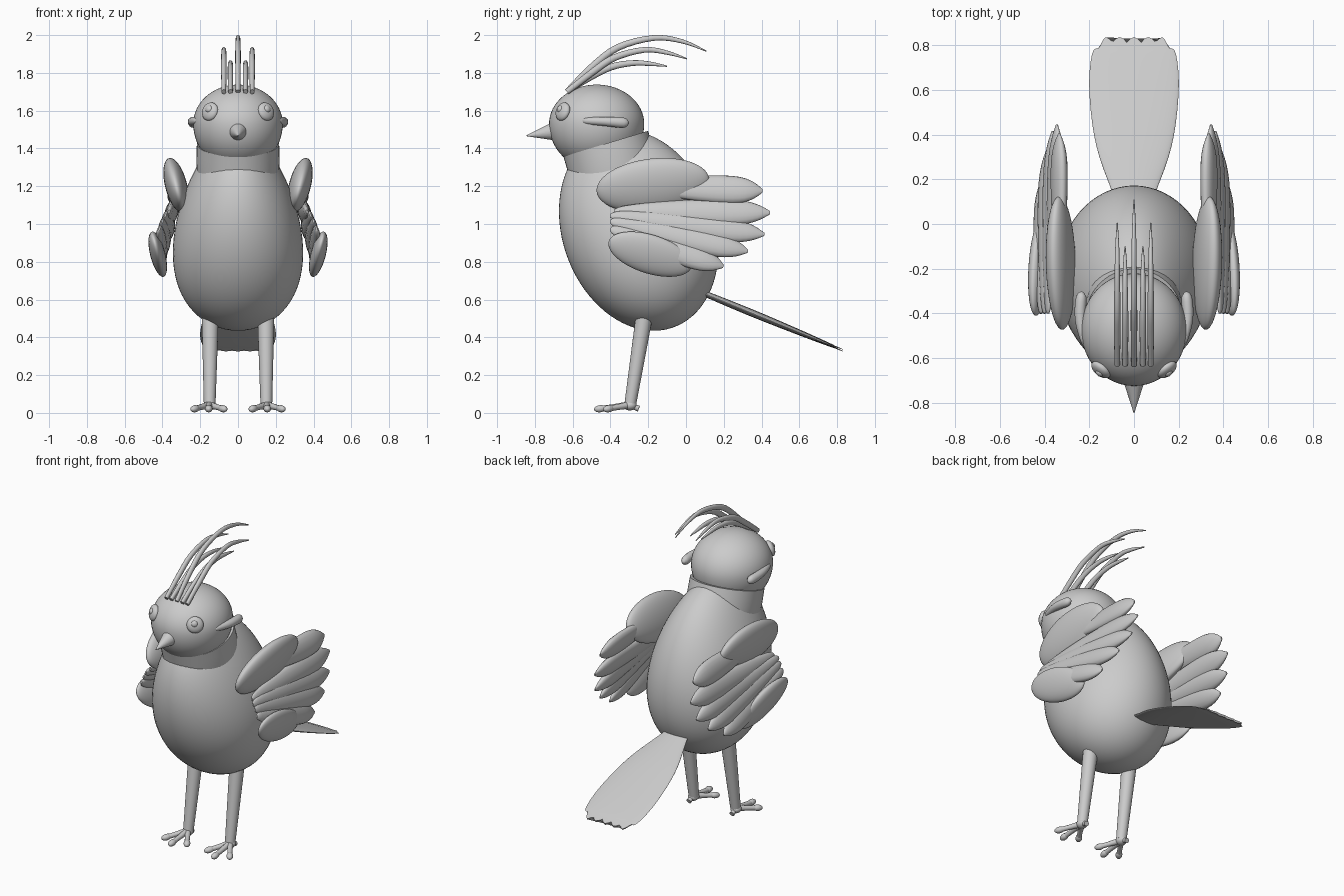
import bpy, bmesh, math
from mathutils import Vector, Matrix

if "Cube" in bpy.data.objects:
    bpy.data.objects.remove(bpy.data.objects["Cube"])

grey = bpy.data.materials.new("plain_grey")
grey.diffuse_color = (0.6, 0.6, 0.6, 1)
grey.use_nodes = True
grey.node_tree.nodes["Principled BSDF"].inputs["Base Color"].default_value = grey.diffuse_color
TAU = 2 * math.pi


def finish(name, bm, angle=50):
    bmesh.ops.recalc_face_normals(bm, faces=bm.faces)
    me = bpy.data.meshes.new(name)
    bm.to_mesh(me)
    bm.free()
    me.materials.append(grey)
    ob = bpy.data.objects.new(name, me)
    bpy.context.collection.objects.link(ob)
    bpy.ops.object.select_all(action='DESELECT')
    ob.select_set(True)
    bpy.context.view_layer.objects.active = ob
    bpy.ops.object.shade_smooth_by_angle(angle=math.radians(angle))
    return ob


def ball(name, fn, segs=48, rings=32):
    """Unit sphere whose points are remapped by fn."""
    bm = bmesh.new()
    bmesh.ops.create_uvsphere(bm, u_segments=segs, v_segments=rings, radius=1)
    for v in bm.verts:
        v.co = fn(v.co.copy())
    return finish(name, bm)


def ellipsoid(name, centre, radii, rot=Matrix.Identity(3), **kw):
    c, r = Vector(centre), Vector(radii)
    return ball(name, lambda p: c + rot @ (p * r), **kw)


def smooth_rows(rows, steps):
    """Catmull-Rom resampling of rows of numbers."""
    out = []
    for i in range(len(rows) - 1):
        a, b, c, d = (rows[max(0, min(len(rows) - 1, i + k))] for k in (-1, 0, 1, 2))
        for s in range(steps):
            t = s / steps
            out.append([0.5 * (2 * q + (r - p) * t + (2 * p - 5 * q + 4 * r - w) * t * t
                               + (3 * q - p - 3 * r + w) * t ** 3)
                        for p, q, r, w in zip(a, b, c, d)])
    return out + [list(rows[-1])]


def loft(name, rows, wide=(1, 0, 0), n=16, steps=4, tip=None, angle=50):
    """Elliptic rings along rows of (x, y, z, half width, half thickness)."""
    rows = smooth_rows(rows, steps)
    pts = [Vector(r[:3]) for r in rows]
    bm = bmesh.new()
    rings = []
    for i, r in enumerate(rows):
        tan = (pts[min(i + 1, len(pts) - 1)] - pts[max(i - 1, 0)]).normalized()
        w = Vector(wide)
        w = (w - tan * w.dot(tan)).normalized()
        t = tan.cross(w)
        ring = []
        for k in range(n):
            a = TAU * k / n
            co = pts[i] + w * max(r[3], .001) * math.cos(a) + t * max(r[4], .001) * math.sin(a)
            if tip and i == len(rows) - 1:
                co += tan * tip(math.cos(a) * r[3])
            ring.append(bm.verts.new(co))
        rings.append(ring)
    for a, b in zip(rings, rings[1:]):
        for k in range(n):
            bm.faces.new((a[k], a[(k + 1) % n], b[(k + 1) % n], b[k]))
    bm.faces.new(rings[0])
    bm.faces.new(rings[-1])
    return finish(name, bm, angle)


# Egg-shaped body, narrower at the top and leaning forward
ball("body", lambda p: Vector((p.x * .335 * (1 - .25 * p.z),
                               -.25 + p.y * .415 - .08 * p.z, .967 + .532 * p.z)), 64, 40)

# Tilted collar around the neck
loft("collar", [(0, -.375, 1.25, .215, .235), (0, -.395, 1.325, .22, .235),
                (0, -.425, 1.425, .218, .234)], n=48, steps=2)

# Head with a deeper lower half
ball("head", lambda p: Vector((p.x * .237, -.473 + p.y * .252,
                               1.53 + p.z * (.208 if p.z > 0 else .245))))

# Beak
loft("beak", [(0, -.69, 1.492, .052, .052), (0, -.845, 1.467, .002, .002)], n=24, steps=1)

# Eyes, pupils and ear ridges
for s, side in ((1, "right"), (-1, "left")):
    look = Vector((s * .6, -.75, .28)).normalized()
    rot = look.to_track_quat('Z', 'Y').to_matrix()
    spot = Vector((s * .148, -.652, 1.595))
    ellipsoid(side + "_eye", spot, (.05, .05, .026), rot, segs=32, rings=16)
    ellipsoid(side + "_pupil", spot + look * .02 + Vector((-s * .006, 0, .008)),
              (.02, .02, .014), rot, segs=20, rings=12)
    loft(side + "_ear_ridge",
         [(s * .205, -.548, 1.547, .004, .004), (s * .217, -.53, 1.546, .018, .018),
          (s * .24, -.43, 1.543, .024, .024), (s * .236, -.33, 1.536, .027, .024),
          (s * .228, -.305, 1.534, .006, .006)], wide=(0, 0, 1))

# Crest of five swept-back feathers: (x offset, path in y and z)
centre = [(-.63, 1.70), (-.5, 1.83), (-.36, 1.935), (-.17, 1.985), (-.02, 1.967), (.108, 1.915)]
outer = [(-.63, 1.70), (-.5, 1.80), (-.38, 1.88), (-.22, 1.922), (-.1, 1.907), (.005, 1.875)]
inner = [(-.63, 1.70), (-.52, 1.77), (-.4, 1.83), (-.28, 1.852), (-.18, 1.847), (-.1, 1.835)]
thick = [.015, .018, .018, .015, .011, .003]
for i, (x, path) in enumerate([(0, centre), (.04, inner), (-.04, inner),
                               (.075, outer), (-.075, outer)]):
    loft("crest_feather_%d" % (i + 1),
         [(x, y, z, t * .8, t) for (y, z), t in zip(path, thick)], n=12)

# Wings: root and tip (x, y, z) and half width of each flight feather
flight = [((.335, -.20, 1.20), (.335, .405, 1.175), .075),
          ((.365, -.38, 1.065), (.345, .445, 1.06), .072),
          ((.385, -.40, 1.045), (.365, .415, .945), .068),
          ((.40, -.40, 1.015), (.39, .328, .855), .068),
          ((.415, -.40, .975), (.41, .198, .775), .068)]
# Feather outline: (position along length, relative width)
outline = [(0, .15), (.06, .45), (.3, .8), (.6, 1), (.8, .95), (.92, .62), (1, .12)]
for s, side in ((1, "right"), (-1, "left")):
    for i, (a, b, w) in enumerate(flight):
        a, b = Vector(a), Vector(b)
        rows = []
        for t, f in outline:
            p = a.lerp(b, t)
            rows.append((s * p.x, p.y, p.z, w * f, .034 * f))
        loft("%s_flight_feather_%d" % (side, i + 1), rows, wide=(-s * .27, 0, 1), steps=3)
    # rounded shoulder and lower covert
    splay = Matrix.Rotation(s * .25, 3, 'Y')
    ellipsoid(side + "_shoulder", (s * .328, -.175, 1.205), (.058, .30, .145),
              splay @ Matrix.Rotation(.12, 3, 'X'))
    ellipsoid(side + "_lower_covert", (s * .425, -.19, .84), (.04, .23, .105),
              splay @ Matrix.Rotation(-.32, 3, 'X'))

# Legs and feet
for s, side in ((1, "right"), (-1, "left")):
    loft(side + "_leg", [(s * .147, -.215, .55, .046, .046), (s * .15, -.295, .045, .031, .031)],
         n=20, steps=1)
    ellipsoid(side + "_ankle", (s * .152, -.297, .04), (.033, .036, .027), segs=20, rings=12)
    for i, (x, y) in enumerate([(.08, -.41), (.155, -.455), (.228, -.41), (.155, -.25)]):
        start, end = Vector((s * .152, -.297, .042)), Vector((s * x, y, .022))
        rows = [(*start.lerp(end, t), r, r) for t, r in ((0, .02), (.6, .015), (1, .016))]
        loft("%s_toe_%d" % (side, i + 1), rows, n=12, steps=2)
        if i < 3:
            turn = (end - start).to_track_quat('Y', 'Z').to_matrix()
            ellipsoid("%s_toe_tip_%d" % (side, i + 1), end, (.02, .032, .019), turn,
                      segs=16, rings=10)

# Fan tail with a scalloped end
profile = [(0, .06, .012), (.12, .09, .016), (.3, .155, .019), (.45, .187, .018),
           (.63, .201, .014), (.76, .188, .009), (.79, .165, .006)]
loft("tail", [(0, y, .672 - .41 * y, w, t) for y, w, t in profile], n=64, steps=3,
     tip=lambda x: .022 + .026 * abs(math.cos(math.pi * x / .064)) - 1.1 * max(0, abs(x) - .13),
     angle=40)
